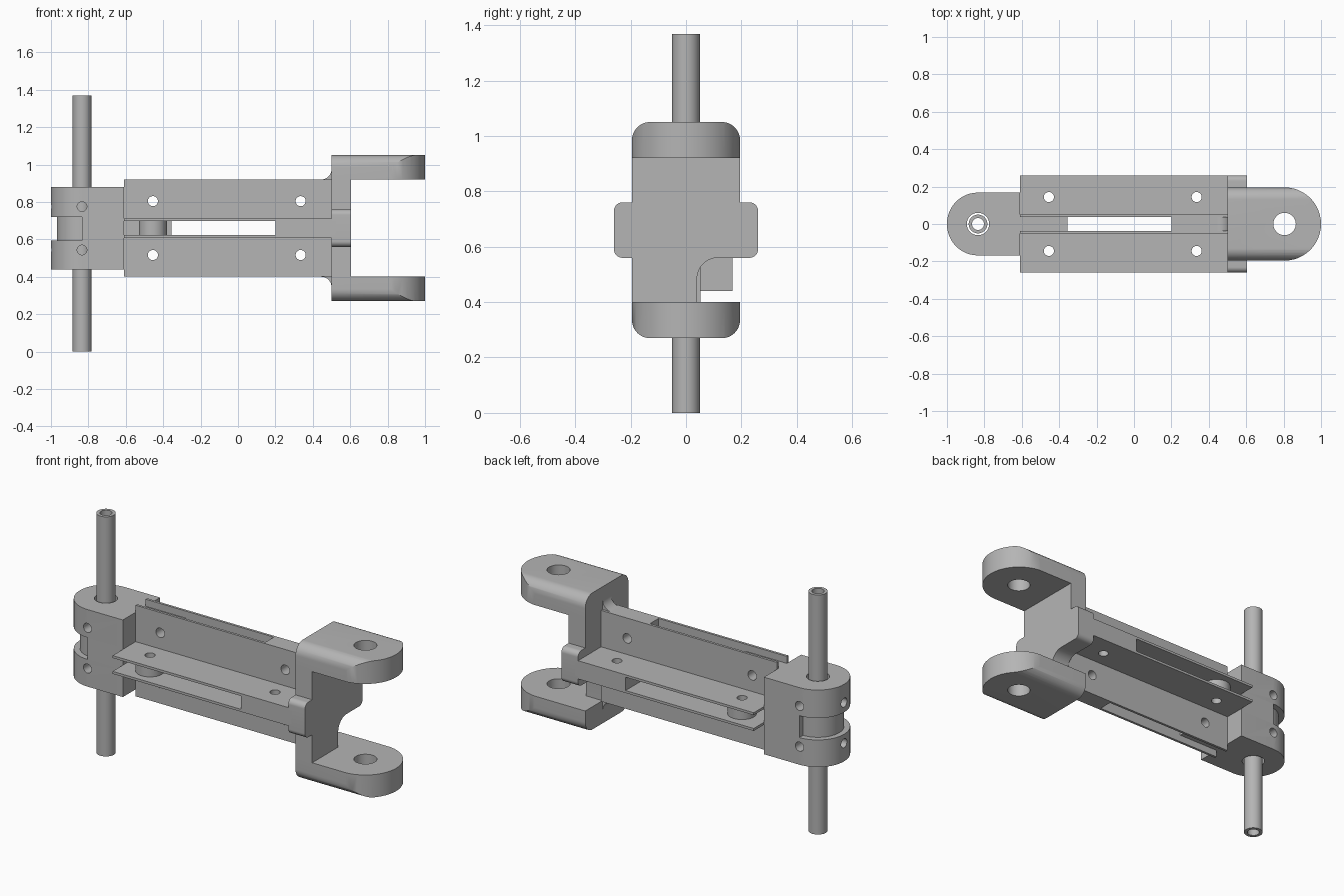
import bpy
import bmesh
import math
from mathutils import Vector, Matrix

cube = bpy.data.objects.get("Cube")
if cube:
    bpy.data.objects.remove(cube, do_unlink=True)

grey = bpy.data.materials.new("plain_grey")
grey.use_nodes = True
grey.diffuse_color = (0.46, 0.46, 0.46, 1)
grey.node_tree.nodes["Principled BSDF"].inputs["Base Color"].default_value = grey.diffuse_color

MID = 0.66      # height of the beam axis
GAP = 0.038     # half the gap between the angle bars
THICK = 0.014   # sheet thickness
parts = []


def rounded(corners, steps=12):
    """Outline from right-angled corners (u, v, optional radius)."""
    out = []
    for i, c in enumerate(corners):
        p = Vector(c[:2])
        r = c[2] if len(c) > 2 else 0
        if not r:
            out.append(p)
            continue
        a = (Vector(corners[i - 1][:2]) - p).normalized() * r
        b = (Vector(corners[(i + 1) % len(corners)][:2]) - p).normalized() * r
        for k in range(steps + 1):
            t = math.pi / 2 * k / steps
            out.append(p + a * (1 - math.sin(t)) + b * (1 - math.cos(t)))
    return [p for i, p in enumerate(out) if (p - out[i - 1]).length > 1e-4]


def finish(name, bm):
    bmesh.ops.recalc_face_normals(bm, faces=bm.faces)
    mesh = bpy.data.meshes.new(name)
    bm.to_mesh(mesh)
    bm.free()
    mesh.materials.append(grey)
    obj = bpy.data.objects.new(name, mesh)
    bpy.context.collection.objects.link(obj)
    parts.append(obj)
    return obj


def prism(name, corners, axis, start, end):
    """Extrude an outline along an axis."""
    place = {"x": lambda u, v, w: (w, u, v),
             "y": lambda u, v, w: (u, w, v),
             "z": lambda u, v, w: (u, v, w)}[axis]
    bm = bmesh.new()
    face = bm.faces.new([bm.verts.new(place(p.x, p.y, start)) for p in rounded(corners)])
    new = bmesh.ops.extrude_face_region(bm, geom=[face])["geom"]
    shift = Vector(place(0, 0, end - start))
    bmesh.ops.translate(bm, vec=shift, verts=[g for g in new if isinstance(g, bmesh.types.BMVert)])
    return finish(name, bm)


def rect(u0, u1, v0, v1):
    return [(u0, v0), (u1, v0), (u1, v1), (u0, v1)]


def cylinder(name, axis, centre, radius, length):
    bm = bmesh.new()
    turn = {"x": Matrix.Rotation(math.pi / 2, 4, "Y"),
            "y": Matrix.Rotation(math.pi / 2, 4, "X"),
            "z": Matrix.Identity(4)}[axis]
    bmesh.ops.create_cone(bm, cap_ends=True, segments=40, radius1=radius, radius2=radius,
                          depth=length, matrix=Matrix.Translation(centre) @ turn)
    return finish(name, bm)


def boolean(obj, tool, operation="DIFFERENCE"):
    """Apply a boolean and throw the tool away."""
    mod = obj.modifiers.new("cut", "BOOLEAN")
    mod.object = tool
    mod.operation = operation
    mod.solver = "EXACT"
    bpy.context.view_layer.objects.active = obj
    bpy.ops.object.modifier_apply(modifier=mod.name)
    parts.remove(tool)
    bpy.data.objects.remove(tool, do_unlink=True)


def drill(obj, axis, centre, radius, length=1.0):
    boolean(obj, cylinder("drill", axis, centre, radius, length))


BOLT_X = (-0.455, 0.335)
BOLT = 0.144    # bolt distance from the beam axis
HOLE = 0.027

# Four angle bars, back to back around the beam axis
for sy, side in ((-1, "right"), (1, "left")):
    for sz, level in ((-1, "lower"), (1, "upper")):
        g, t = GAP, GAP + THICK
        shape = [(g, g), (0.26, g), (0.26, t), (t, t), (t, 0.26), (g, 0.26)]
        bar = prism(f"angle_bar_{level}_{side}",
                    [(sy * y, MID + sz * z) for y, z in shape], "x", -0.61, 0.5)
        for x in BOLT_X:
            drill(bar, "z", (x, sy * BOLT, MID + sz * 0.05), HOLE, 0.1)
            drill(bar, "y", (x, sy * 0.05, MID + sz * BOLT), HOLE, 0.1)

# Crossed tongues of the fork, filling the gaps at one end
upright = prism("fork_upright_tongue",
                [(0.2, 0.4), (0.2, 0.92), (0.5, 0.92, 0.055), (0.5, 1.0), (0.55, 1.0),
                 (0.55, 0.32), (0.5, 0.32), (0.5, 0.4, 0.055)], "y", -GAP, GAP)
flat = prism("fork_flat_tongue", rect(0.2, 0.52, -0.26, 0.26), "z", MID - GAP, MID + GAP)
for s in (-1, 1):
    drill(upright, "y", (BOLT_X[1], 0, MID + s * BOLT), HOLE)
    drill(flat, "z", (BOLT_X[1], s * BOLT, MID), HOLE)

# Fork web with side wings and a rounded notch
prism("fork_web",
      [(-0.195, 0.4), (0.04, 0.4), (0.04, 0.56, 0.075), (0.26, 0.56, 0.03), (0.26, 0.76, 0.03),
       (0.195, 0.76), (0.195, 0.92), (-0.195, 0.92), (-0.195, 0.76), (-0.26, 0.76, 0.03),
       (-0.26, 0.56, 0.03), (-0.195, 0.56)], "x", 0.5, 0.605)

# Fork arms: rounded section trimmed by a round-ended plan, with a pin hole
for s, level in ((-1, "lower"), (1, "upper")):
    inner, outer = MID + s * 0.26, MID + s * 0.39
    arm = prism(f"fork_arm_{level}",
                [(-0.195, inner), (0.195, inner), (0.195, outer, 0.065), (-0.195, outer, 0.065)],
                "x", 0.5, 1.1)
    plan = prism("arm_plan", [(0.45, -0.196), (1.0, -0.196, 0.196), (1.0, 0.196, 0.196),
                              (0.45, 0.196)], "z", 0.1, 1.2)
    boolean(arm, plan, "INTERSECT")
    drill(arm, "z", (0.805, 0, (inner + outer) / 2), 0.06, 0.4)

# Hinge block: two round-ended lugs with a narrower core between them
PIN = -0.834
lug = [(-0.61, -0.168), (-0.61, 0.168), (-1.0, 0.168, 0.166), (-1.0, -0.168, 0.166)]
core = [(-0.61, -0.168), (-0.61, 0.168), (PIN, 0.168), (PIN, 0.135), (PIN - 0.135, 0.135, 0.134),
        (PIN - 0.135, -0.135, 0.134), (PIN, -0.135), (PIN, -0.168)]
for name, outline, low, high, screw in (("hinge_lug_lower", lug, 0.44, 0.595, 0.543),
                                        ("hinge_core", core, 0.595, 0.72, None),
                                        ("hinge_lug_upper", lug, 0.72, 0.88, 0.775)):
    block = prism(name, outline, "z", low, high)
    drill(block, "z", (PIN, 0, MID), 0.06)
    if screw:
        drill(block, "y", (PIN, 0, screw), 0.026)
        drill(block, "x", (-0.97, 0, screw), 0.026, 0.25)

# Hinge tongue between the upright sheets, and spacers between the flat ones
tongue = prism("hinge_tongue", rect(-0.62, -0.355, 0.44, 0.88), "y", -GAP, GAP)
for s, side in ((-1, "right"), (1, "left")):
    drill(tongue, "y", (BOLT_X[0], 0, MID + s * BOLT), HOLE)
    spacer = cylinder(f"spacer_{side}", "z", (BOLT_X[0], s * BOLT, MID), 0.075, 2 * GAP)
    drill(spacer, "z", (BOLT_X[0], s * BOLT, MID), HOLE)

# Hollow hinge pin
pin = cylinder("hinge_pin", "z", (PIN, 0, 0.684), 0.05, 1.368)
drill(pin, "z", (PIN, 0, 0.684), 0.032, 2)

# Smooth the curves, keep the edges sharp
bpy.ops.object.select_all(action="DESELECT")
for obj in parts:
    obj.select_set(True)
bpy.context.view_layer.objects.active = parts[0]
bpy.ops.object.shade_smooth_by_angle(angle=math.radians(30))
